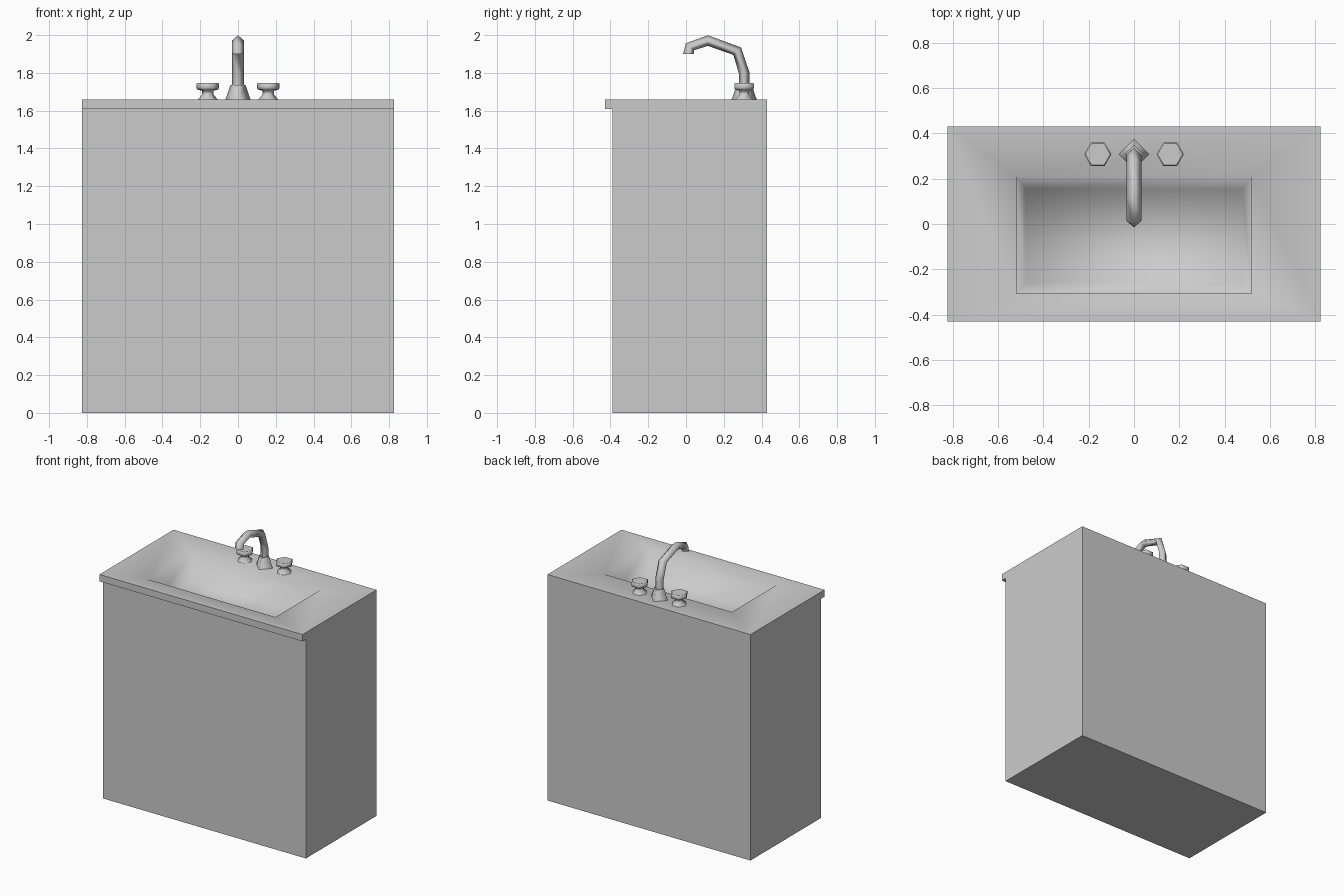
import bpy, bmesh, math
from mathutils import Vector

if "Cube" in bpy.data.objects:
    bpy.data.objects.remove(bpy.data.objects["Cube"])

TOP = 1.66   # counter height
TAP_Y = 0.308


def finish(name, bm, recalc=True):
    if recalc:
        bmesh.ops.recalc_face_normals(bm, faces=bm.faces)
    mesh = bpy.data.meshes.new(name)
    bm.to_mesh(mesh)
    bm.free()
    obj = bpy.data.objects.new(name, mesh)
    bpy.context.collection.objects.link(obj)
    return obj


def loft(name, rings, cap_start=True, cap_end=True, smooth=True):
    """Skin a list of equal-length point rings."""
    bm = bmesh.new()
    loops = [[bm.verts.new(p) for p in ring] for ring in rings]
    n = len(loops[0])
    for a, b in zip(loops, loops[1:]):
        for i in range(n):
            j = (i + 1) % n
            bm.faces.new((a[i], a[j], b[j], b[i])).smooth = smooth
    if cap_start:
        bm.faces.new(loops[0][::-1])
    if cap_end:
        bm.faces.new(loops[-1])
    return finish(name, bm)


def turned(name, x, y, profile, sides):
    """Low-poly turned part from (radius, height) pairs."""
    angles = [math.tau * i / sides for i in range(sides)]
    return loft(name, [[(x + r * math.cos(a), y + r * math.sin(a), z) for a in angles]
                       for r, z in profile])


def rect(x, y0, y1, z):
    return [(-x, y0, z), (x, y0, z), (x, y1, z), (-x, y1, z)]


# Cabinet with overhanging counter and sunken basin, one continuous skin
rings = [
    rect(0.825, -0.39, 0.43, 0),
    rect(0.825, -0.39, 0.43, 1.61),
    rect(0.825, -0.43, 0.43, TOP),
    rect(0.52, -0.308, 0.21, TOP),
    rect(0.48, -0.26, 0.155, TOP - 0.17),
]
bm = bmesh.new()
section = [(-0.39, 0), (0.43, 0), (0.43, TOP), (-0.43, TOP), (-0.43, 1.61), (-0.39, 1.61)]
left = [bm.verts.new((-0.825, y, z)) for y, z in section]
right = [bm.verts.new((0.825, y, z)) for y, z in section]
bm.faces.new(left)
bm.faces.new(right[::-1])
for i in range(6):
    if i != 2:                       # the counter top is left open for the basin
        j = (i + 1) % 6
        bm.faces.new((left[i], right[i], right[j], left[j]))
outer = [left[3], right[3], right[2], left[2]]
for ring in rings[3:]:
    inner = [bm.verts.new(p) for p in ring]
    for i in range(4):
        j = (i + 1) % 4
        bm.faces.new((outer[i], outer[j], inner[j], inner[i])).smooth = True
    outer = inner
bm.faces.new(outer).smooth = True
finish("cabinet_and_basin", bm)

# Faucet base: four-sided tapered block set on its corner
turned("faucet_base", 0, TAP_Y, [(0.066, TOP), (0.04, 1.735)], 4)

# Spout: diamond section swept along a bent path in the YZ plane
path = [Vector(p) for p in ((TAP_Y, 1.72), (TAP_Y, 1.80), (0.271, 1.915),
                            (0.116, 1.971), (0.02, 1.938), (0.013, 1.90))]
spout = []
for i, p in enumerate(path):
    d0 = (p - path[max(i - 1, 0)]).normalized()
    d1 = (path[min(i + 1, len(path) - 1)] - p).normalized()
    t = (d0 + d1).normalized()
    if i == len(path) - 1:
        t = Vector((0, -1))          # level cut at the outlet
    n = Vector((-t.y, t.x)) * 0.028
    spout.append([(0.033, *p), (0, *(p + n)), (-0.033, *p), (0, *(p - n))])
loft("spout", spout)

# Two hexagonal tap handles on flared stems
for side, x in (("left", -0.16), ("right", 0.16)):
    turned(side + "_tap_handle", x, TAP_Y,
           [(0.052, TOP), (0.03, 1.685), (0.03, 1.705), (0.056, 1.713),
            (0.06, 1.72), (0.06, 1.742), (0.054, 1.746)], 6)
